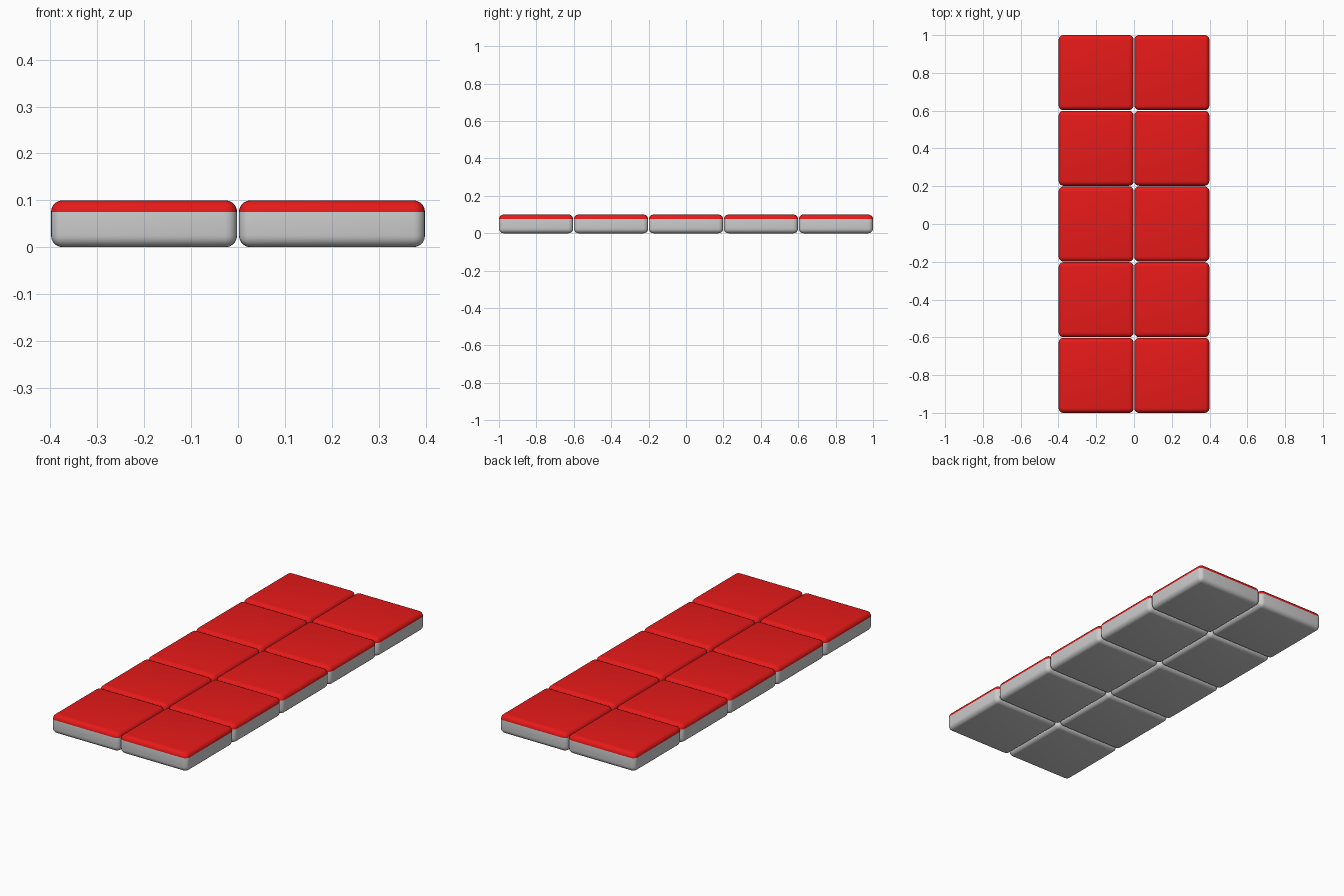
import bpy, bmesh

if "Cube" in bpy.data.objects:
    bpy.data.objects.remove(bpy.data.objects["Cube"])

SIZE, HEIGHT, PITCH, ROUND = 0.397, 0.1, 0.40075, 0.025


def material(name, colour):
    mat = bpy.data.materials.new(name)
    mat.diffuse_color = colour
    mat.use_nodes = True
    mat.node_tree.nodes["Principled BSDF"].inputs["Base Color"].default_value = mat.diffuse_color
    return mat


grey = material("grey_base", (0.8, 0.8, 0.8, 1))
red = material("red_top", (0.8, 0.01, 0.01, 1))

# One rounded tile: grey body, red top including its rounded upper rim
bm = bmesh.new()
bmesh.ops.create_cube(bm, size=1)
bmesh.ops.scale(bm, vec=(SIZE, SIZE, HEIGHT), verts=bm.verts)
bmesh.ops.translate(bm, vec=(0, 0, HEIGHT / 2), verts=bm.verts)
bmesh.ops.bevel(bm, geom=bm.edges[:], offset=ROUND, segments=5,
                profile=0.5, affect='EDGES')
for f in bm.faces:
    f.smooth = True
    f.material_index = int(f.calc_center_median().z > HEIGHT - ROUND)
mesh = bpy.data.meshes.new("rounded_tile")
bm.to_mesh(mesh)
bm.free()
mesh.materials.append(grey)
mesh.materials.append(red)

# Two columns by five rows of tiles
for row in range(5):
    for col in range(2):
        tile = bpy.data.objects.new(f"tile_row{row + 1}_col{col + 1}", mesh)
        tile.location = ((col - 0.5) * PITCH, (row - 2) * PITCH, 0)
        bpy.context.collection.objects.link(tile)
